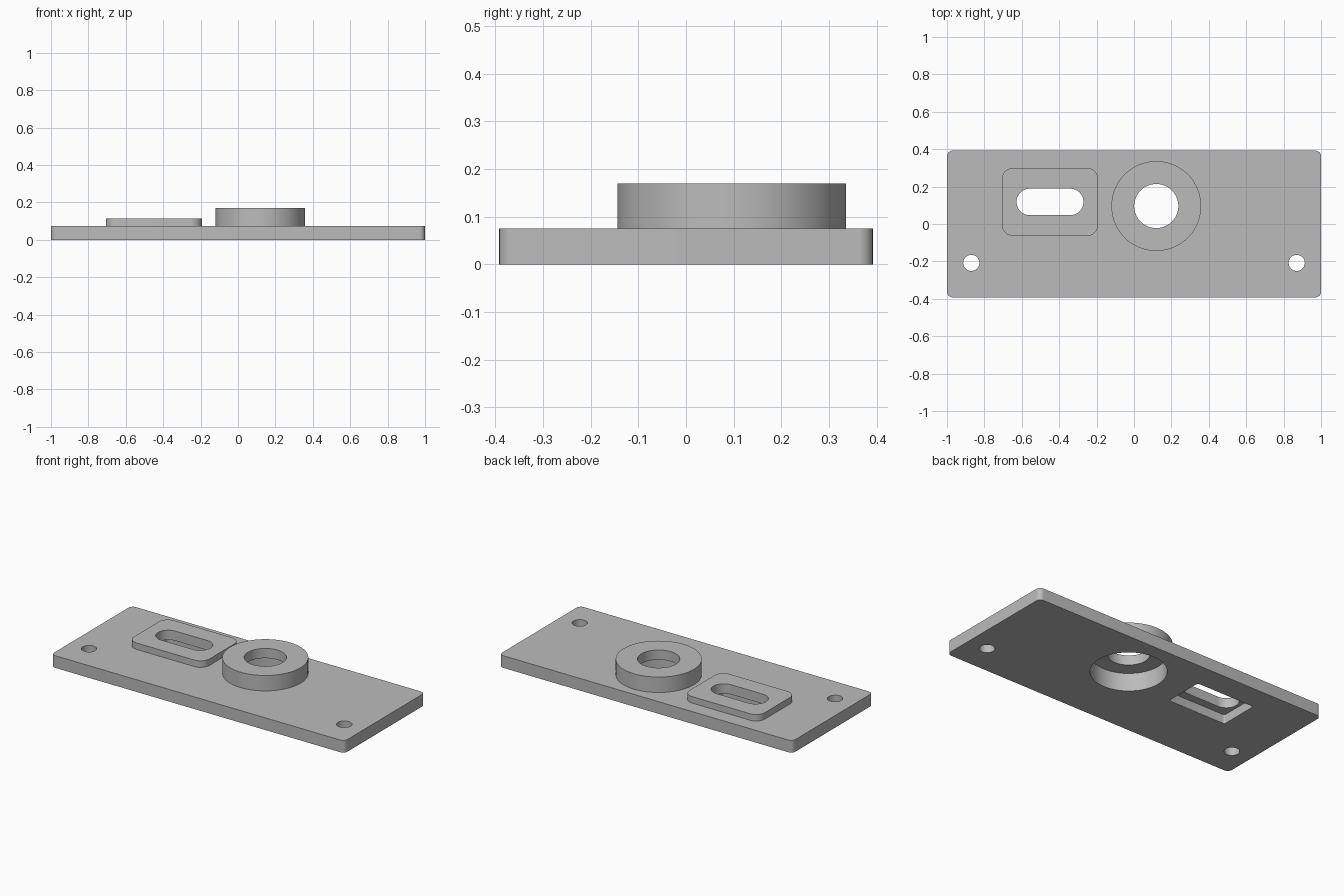
import bpy, bmesh, math

if "Cube" in bpy.data.objects:
    bpy.data.objects.remove(bpy.data.objects["Cube"])

grey = bpy.data.materials.new("plain_grey")
grey.diffuse_color = (0.5, 0.5, 0.5, 1)
grey.use_nodes = True
grey.node_tree.nodes["Principled BSDF"].inputs["Base Color"].default_value = grey.diffuse_color


def rounded(name, cx, cy, w, h, r, z0, z1, steps=12):
    """Upright prism with a rounded-rectangle outline (circle or slot when r is large)."""
    pts = []
    for k, (sx, sy) in enumerate([(1, 1), (-1, 1), (-1, -1), (1, -1)]):
        for i in range(steps + 1):
            a = math.pi / 2 * (k + i / steps)
            pts.append((cx + sx * (w / 2 - r) + r * math.cos(a),
                        cy + sy * (h / 2 - r) + r * math.sin(a), z0))
    bm = bmesh.new()
    face = bm.faces.new([bm.verts.new(p) for p in pts])
    bmesh.ops.remove_doubles(bm, verts=bm.verts[:], dist=1e-5)
    top = bmesh.ops.extrude_face_region(bm, geom=bm.faces[:])
    verts = [v for v in top["geom"] if isinstance(v, bmesh.types.BMVert)]
    bmesh.ops.translate(bm, verts=verts, vec=(0, 0, z1 - z0))
    bmesh.ops.recalc_face_normals(bm, faces=bm.faces[:])
    me = bpy.data.meshes.new(name)
    bm.to_mesh(me)
    bm.free()
    me.materials.append(grey)
    ob = bpy.data.objects.new(name, me)
    bpy.context.collection.objects.link(ob)
    return ob


def disc(name, cx, cy, r, z0, z1):
    return rounded(name, cx, cy, 2 * r, 2 * r, r, z0, z1, 20)


def combine(target, tool, operation):
    mod = target.modifiers.new(tool.name, "BOOLEAN")
    mod.operation, mod.object, mod.solver = operation, tool, "EXACT"
    bpy.context.view_layer.objects.active = target
    bpy.ops.object.modifier_apply(modifier=mod.name)
    bpy.data.objects.remove(tool)


BX, BY = 0.119, 0.096      # round boss centre
SX, SY = -0.449, 0.118     # slot pad centre

# base plate with raised boss and pad
plate = rounded("mounting_plate", 0, 0, 2, 0.784, 0.03, 0, 0.075)
combine(plate, disc("boss", BX, BY, 0.24, 0.02, 0.17), "UNION")
combine(plate, rounded("slot_pad", SX, SY, 0.514, 0.364, 0.06, 0.02, 0.115), "UNION")

# underside recesses
combine(plate, disc("bore_cut", BX, BY, 0.21, -0.1, 0.11), "DIFFERENCE")
combine(plate, rounded("recess_cut", SX, SY, 0.394, 0.244, 0.01, -0.1, 0.055, 4), "DIFFERENCE")

# through openings
combine(plate, disc("boss_hole_cut", BX, BY, 0.118, -0.1, 0.3), "DIFFERENCE")
combine(plate, rounded("slot_cut", SX, SY, 0.358, 0.142, 0.071, -0.1, 0.3), "DIFFERENCE")
for x in (-0.87, 0.87):
    combine(plate, disc("screw_hole_cut", x, -0.208, 0.043, -0.1, 0.3), "DIFFERENCE")

plate.select_set(True)
bpy.context.view_layer.objects.active = plate
bpy.ops.object.shade_smooth_by_angle(angle=math.radians(30))
